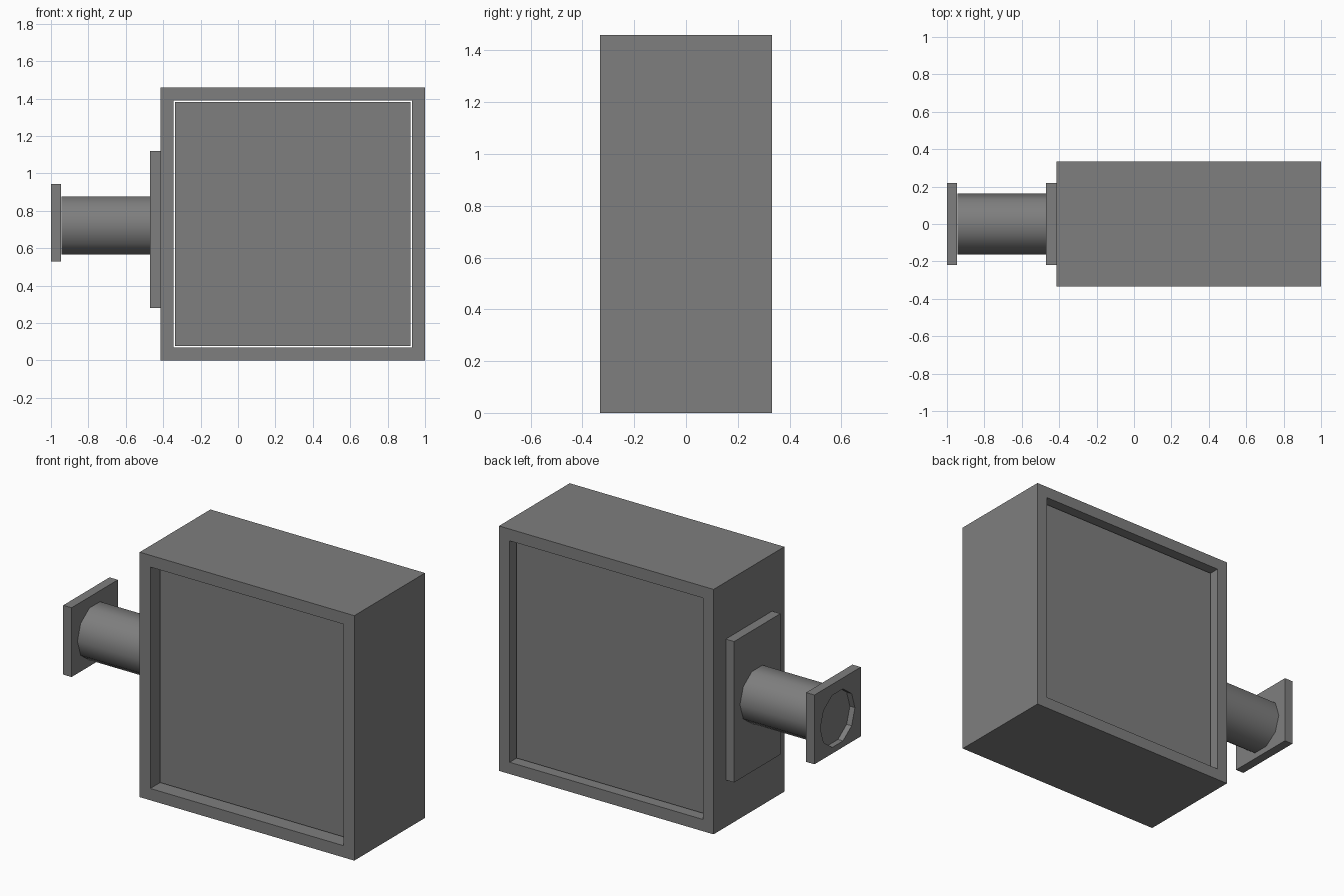
import bpy
import math

cube = bpy.data.objects.get("Cube")
if cube:
    bpy.data.objects.remove(cube, do_unlink=True)

# Single grey material
grey = bpy.data.materials.new("grey_metal")
grey.use_nodes = True
colour = (0.21, 0.21, 0.21, 1)
grey.diffuse_color = colour
grey.node_tree.nodes["Principled BSDF"].inputs["Base Color"].default_value = colour


def box(name, low, high):
    """Box between two opposite corners."""
    mid = [(a + b) / 2 for a, b in zip(low, high)]
    bpy.ops.mesh.primitive_cube_add(size=1, location=mid)
    ob = bpy.context.object
    ob.name = name
    ob.scale = [b - a for a, b in zip(low, high)]
    bpy.ops.object.transform_apply(location=False, rotation=False, scale=True)
    ob.data.materials.append(grey)
    return ob


def tube(name, x0, x1, z, radius):
    """Ten-sided cylinder along x, with corners on the y axis."""
    bpy.ops.mesh.primitive_cylinder_add(
        vertices=10, radius=radius, depth=x1 - x0,
        location=((x0 + x1) / 2, 0, z), rotation=(0, math.pi / 2, 0))
    ob = bpy.context.object
    ob.name = name
    bpy.ops.object.transform_apply(location=False, rotation=True, scale=False)
    ob.data.materials.append(grey)
    return ob


def cut(target, cutter):
    """Subtract the cutter from the target and discard it."""
    mod = target.modifiers.new("opening", "BOOLEAN")
    mod.operation = "DIFFERENCE"
    mod.solver = "EXACT"
    mod.object = cutter
    bpy.context.view_layer.objects.active = target
    bpy.ops.object.modifier_apply(modifier=mod.name)
    bpy.data.objects.remove(cutter, do_unlink=True)


# Open casing, with a core set in it behind a narrow clearance
casing = box("casing", (-0.415, -0.333, 0), (1, 0.333, 1.46))
x0, x1, z0, z1, gap = -0.345, 0.93, 0.07, 1.39, 0.007
cut(casing, box("casing_cutter", (x0, -0.5, z0), (x1, 0.5, z1)))
box("core_panel", (x0 + gap, -0.253, z0 + gap), (x1 - gap, 0.28, z1 - gap))

# Mounting plate, pipe and bored end flange
pipe_z, pipe_r = 0.722, 0.163
box("mounting_plate", (-0.47, -0.218, 0.28), (-0.415, 0.218, 1.12))
tube("pipe", -0.945, -0.47, pipe_z, pipe_r)
bpy.ops.object.shade_smooth_by_angle(angle=math.radians(40))
flange = box("end_flange", (-1, -0.218, 0.53), (-0.945, 0.218, 0.943))
cut(flange, tube("flange_cutter", -1.1, -0.967, pipe_z, pipe_r))
